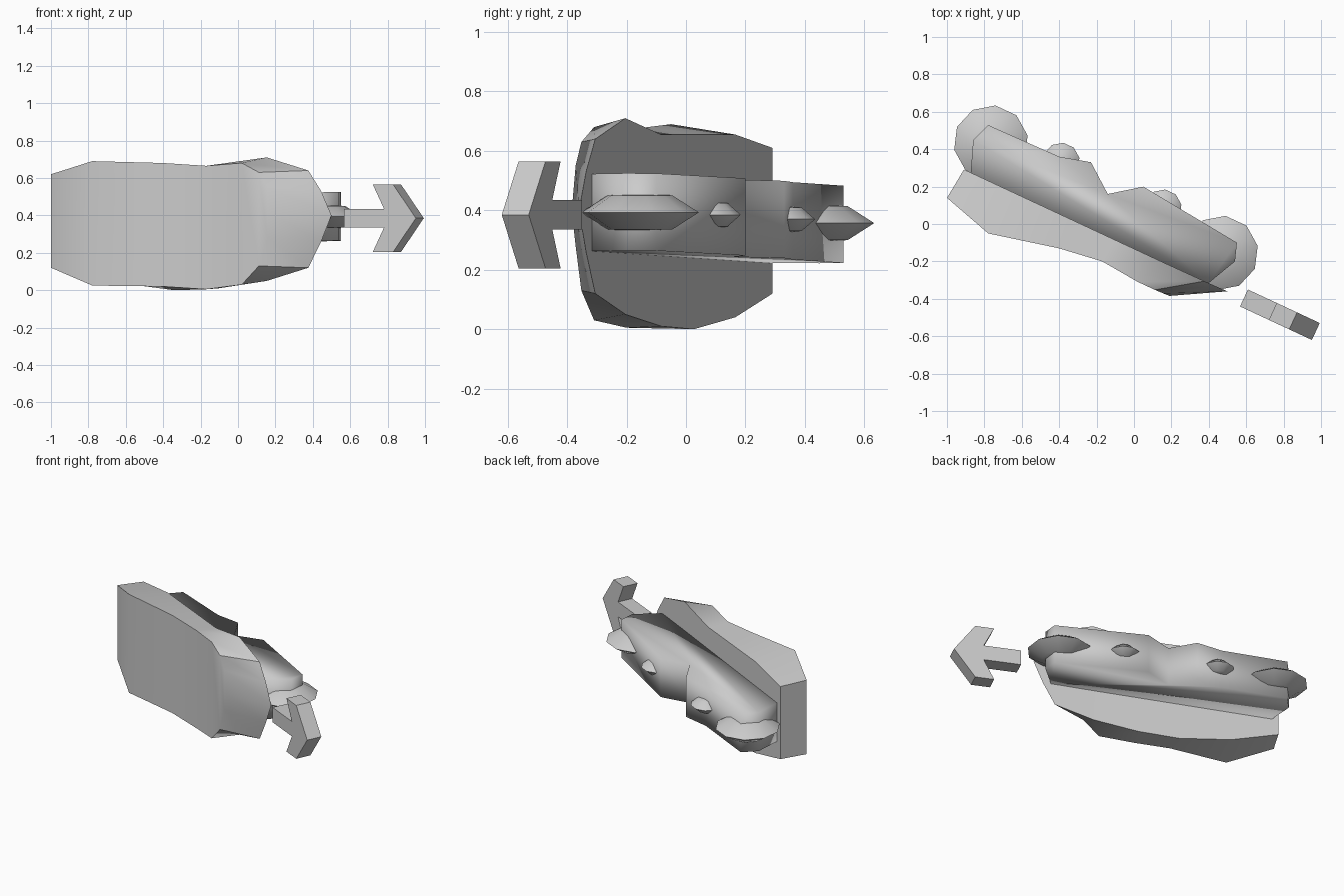
import bpy, bmesh, math

if "Cube" in bpy.data.objects:
    bpy.data.objects.remove(bpy.data.objects["Cube"])

ANGLE = math.radians(-25)  # the whole model is turned in plan; parts are built along local x


def finish(name, bm, smooth=None):
    bmesh.ops.recalc_face_normals(bm, faces=bm.faces[:])
    me = bpy.data.meshes.new(name)
    bm.to_mesh(me)
    bm.free()
    ob = bpy.data.objects.new(name, me)
    bpy.context.collection.objects.link(ob)
    ob.rotation_euler.z = ANGLE
    if smooth is not None:
        bpy.ops.object.select_all(action='DESELECT')
        ob.select_set(True)
        bpy.context.view_layer.objects.active = ob
        bpy.ops.object.shade_smooth_by_angle(angle=math.radians(smooth))
    return ob


def bridge(bm, a, b):
    n = len(a)
    for i in range(n):
        j = (i + 1) % n
        bm.faces.new((a[i], a[j], b[j], b[i]))


def fill_strips(bm, loop):
    # fills an outline with quads between its upper and lower points
    n = len(loop)
    for i in range(n // 2):
        quad = [loop[i], loop[i + 1], loop[n - 2 - i], loop[n - 1 - i]]
        quad = list(dict.fromkeys(quad))
        if len(quad) > 2:
            bm.faces.new(quad)


# thick front shell: columns of (length, depth, top z, bottom z), pointed at the right
front_cols = [(-.965, -.296, .62, .12), (-.685, -.375, .69, .025), (-.307, -.287, .68, .02),
              (-.069, -.253, .665, .005), (.149, -.272, .68, .03), (.25, -.272, .63, .13),
              (.30, -.27, .55, .28)]
back_cols = [(-.947, -.12, .61, .12), (-.65, -.12, .655, .04), (-.32, -.12, .655, 0),
             (-.06, -.12, .655, .01), (.226, -.12, .71, .05), (.47, -.118, .64, .12),
             (.545, -.117, .53, .26)]


def outline(bm, cols, tip):
    pts = [(u, v, t) for u, v, t, b in cols] + [tip] + [(u, v, b) for u, v, t, b in reversed(cols)]
    return [bm.verts.new(p) for p in pts]


bm = bmesh.new()
front = outline(bm, front_cols, (.335, -.268, .4))
back = outline(bm, back_cols, (.605, -.115, .4))
bridge(bm, front, back)
fill_strips(bm, front)
fill_strips(bm, back)
finish("front_shell", bm, 40)

# narrower rear block with a notch, slightly tilted along its length
profile = [(-.907, -.12), (-.969, .044), (-.931, .15), (-.515, .157), (-.348, .202),
           (-.195, .086), (-.039, .202), (.541, .142), (.574, .047), (.494, -.12)]
bm = bmesh.new()
low, high = [[bm.verts.new((u, v, .379 + .028 * u + h)) for u, v in profile] for h in (-.13, .13)]
bridge(bm, low, high)
bm.faces.new(low)
bm.faces.new(high)
finish("rear_block", bm, 180)


# lens-shaped discs set into the rear block
def disc(name, x, y, z, radius, height, sides):
    u = x * math.cos(ANGLE) + y * math.sin(ANGLE)
    v = -x * math.sin(ANGLE) + y * math.cos(ANGLE)
    bm = bmesh.new()

    def ring(r, h):
        return [bm.verts.new((u + r * math.cos(2 * math.pi * k / sides),
                              v + r * math.sin(2 * math.pi * k / sides), z + h)) for k in range(sides)]
    rim = ring(radius, 0)
    for s in (-1, 1):
        inner = ring(radius * .55, s * height * .88)
        bridge(bm, rim, inner)
        peak = bm.verts.new((u, v, z + s * height))
        for k in range(sides):
            bm.faces.new((inner[k], inner[(k + 1) % sides], peak))
    finish(name, bm, 40)


disc("large_disc_left", -.765, .435, .357, .2, .065, 10)
disc("large_disc_right", .465, -.155, .393, .2, .065, 10)
disc("small_disc_left", -.39, .335, .37, .1, .045, 10)
disc("small_disc_right", .155, .085, .385, .1, .045, 10)

# separate flat arrow beyond the pointed end
half = [(.70, .05), (.936, .05), (.87, .18), (.99, .18)]
arrow = [(u, .385 + h) for u, h in half] + [(1.124, .385)] + [(u, .385 - h) for u, h in reversed(half)]
bm = bmesh.new()
near, far = [[bm.verts.new((u, v, z)) for u, z in arrow] for v in (-.16, -.06)]
bridge(bm, near, far)
bm.faces.new(near)
bm.faces.new(far)
finish("arrow", bm)
